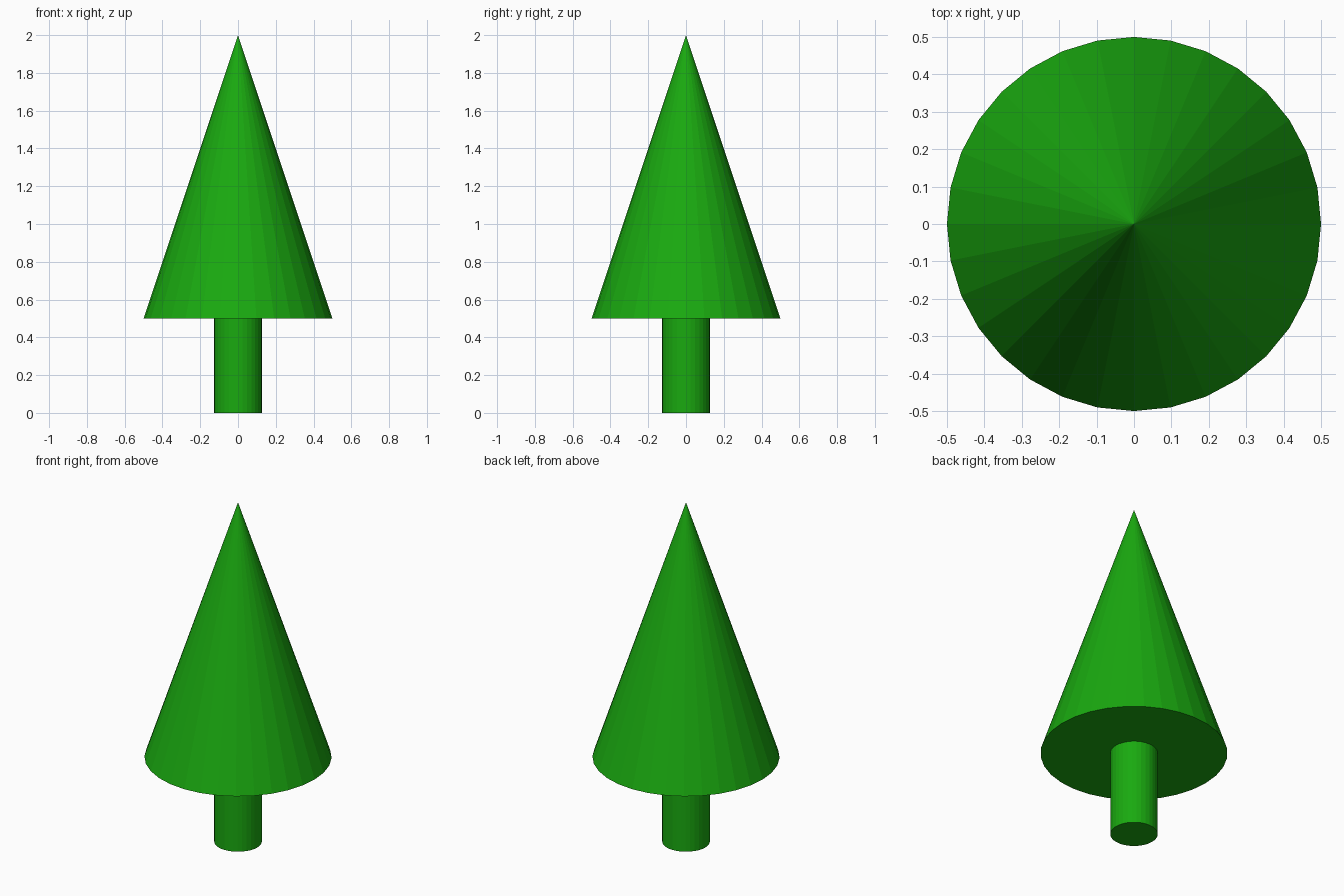
import bpy

if "Cube" in bpy.data.objects:
    bpy.data.objects.remove(bpy.data.objects["Cube"])

# Shared green material
green = bpy.data.materials.new("green")
green.diffuse_color = (0.01, 0.4, 0.005, 1.0)
green.use_nodes = True
green.node_tree.nodes["Principled BSDF"].inputs["Base Color"].default_value = green.diffuse_color


def add_part(name, r_bottom, r_top, z_bottom, z_top):
    """Capped 32-sided cone or cylinder between two heights."""
    bpy.ops.mesh.primitive_cone_add(
        vertices=32, radius1=r_bottom, radius2=r_top,
        depth=z_top - z_bottom, location=(0, 0, (z_bottom + z_top) / 2))
    obj = bpy.context.object
    obj.name = name
    obj.data.materials.append(green)
    return obj


# Trunk
add_part("trunk", 0.127, 0.127, 0.0, 0.5)

# Foliage cone
add_part("foliage", 0.5, 0.0, 0.5, 2.0)
